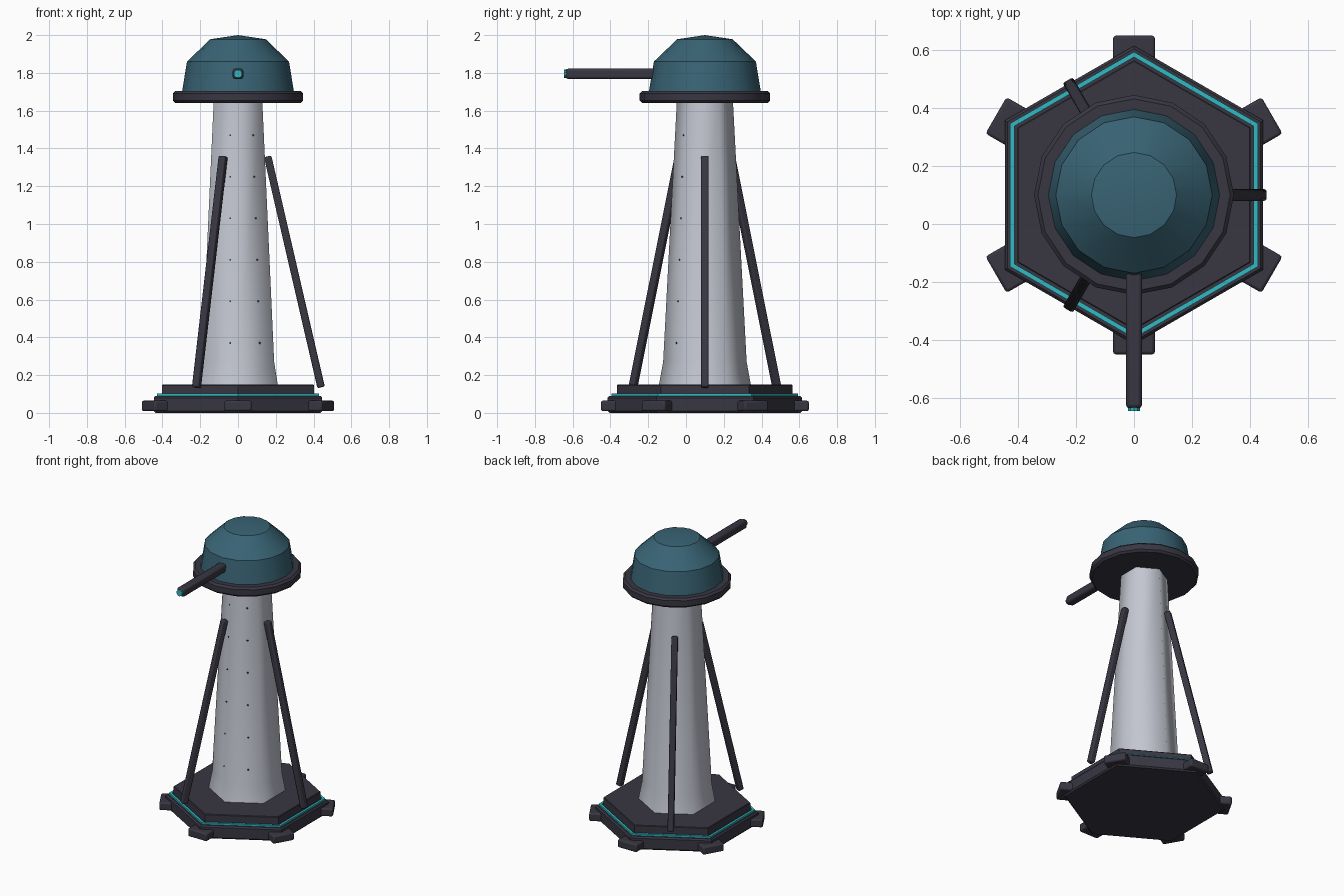
import bpy, bmesh, math
from mathutils import Vector

if "Cube" in bpy.data.objects:
    bpy.data.objects.remove(bpy.data.objects["Cube"])

CY = 0.10  # the tower axis stands at x = 0, y = CY


def material(name, rgb):
    m = bpy.data.materials.new(name)
    m.diffuse_color = (*rgb, 1)
    m.use_nodes = True
    m.node_tree.nodes["Principled BSDF"].inputs["Base Color"].default_value = m.diffuse_color
    return m


DARK = material("dark_metal", (0.040, 0.038, 0.055))
PALE = material("pale_metal", (0.55, 0.57, 0.64))
TEAL = material("teal_shell", (0.040, 0.125, 0.175))
GLOW = material("cyan_glow", (0.03, 0.48, 0.54))


def finish(name, bm, mat, bevel=0, segments=2, angle=30):
    bmesh.ops.remove_doubles(bm, verts=bm.verts, dist=1e-5)
    bmesh.ops.recalc_face_normals(bm, faces=bm.faces)
    me = bpy.data.meshes.new(name)
    bm.to_mesh(me)
    bm.free()
    me.materials.append(mat)
    ob = bpy.data.objects.new(name, me)
    bpy.context.collection.objects.link(ob)
    if bevel:
        mod = ob.modifiers.new("bevel", 'BEVEL')
        mod.width, mod.segments = bevel, segments
        mod.limit_method = 'ANGLE'
    bpy.ops.object.select_all(action='DESELECT')
    ob.select_set(True)
    bpy.context.view_layer.objects.active = ob
    if angle:
        bpy.ops.object.shade_smooth_by_angle(angle=math.radians(angle))
    return ob


def lathe(name, sides, profile, mat, caps=True, loop=False, **kw):
    """Turn (radius, z) points round the axis, one corner facing the front."""
    bm = bmesh.new()
    rings = []
    for r, z in profile:
        rings.append([bm.verts.new((r * math.cos(a), CY + r * math.sin(a), z))
                      for a in (-math.pi / 2 + math.tau * i / sides for i in range(sides))])
    pairs = list(zip(rings, rings[1:])) + ([(rings[-1], rings[0])] if loop else [])
    for a, b in pairs:
        for i in range(sides):
            j = (i + 1) % sides
            bm.faces.new((a[i], a[j], b[j], b[i]))
    if caps:
        bm.faces.new(rings[0])
        if profile[-1][0] > 0.001:
            bm.faces.new(rings[-1])
    return finish(name, bm, mat, **kw)


def box(name, center, size, mat, rot=None, **kw):
    bm = bmesh.new()
    bmesh.ops.create_cube(bm, size=1)
    bmesh.ops.scale(bm, vec=size, verts=bm.verts)
    ob = finish(name, bm, mat, **kw)
    ob.location = center
    if rot is not None:
        ob.rotation_euler = rot
    return ob


def polar(r, a, z):
    return Vector((r * math.cos(a), CY + r * math.sin(a), z))


# hexagonal base in two steps with a glowing trim between them
lathe("base_lower", 6, [(0.505, 0), (0.515, 0.01), (0.515, 0.08), (0.505, 0.09)], DARK)
lathe("base_upper", 6, [(0.465, 0.08), (0.465, 0.146), (0.461, 0.15)], DARK)
lathe("base_trim", 6, [(0.476, 0.085), (0.494, 0.085), (0.494, 0.102), (0.476, 0.102)],
      GLOW, caps=False, loop=True)

# feet at the six corners
for i in range(6):
    a = math.radians(30 + 60 * i)
    box("foot", polar(0.48, a, 0.037), (0.14, 0.145, 0.056), DARK, (0, 0, a), bevel=0.01)

# tapered hexagonal tower with a flared bottom
lathe("tower", 6, [(0.245, 0.14), (0.221, 0.27), (0.148, 1.66)], PALE, caps=False, angle=180)

# tiny studs down the front of the tower
for i in range(6):
    z = 0.37 + 0.22 * i
    r = 0.221 - 0.0533 * (z - 0.27)
    for x in (-0.04, 0.115 - 0.007 * i):
        box("stud", (x, CY - r + abs(x) * math.tan(math.pi / 6), z), (0.008,) * 3, DARK)

# three leaning struts
for i in range(3):
    a = math.tau * i / 3
    low, high = polar(0.44, a, 0.135), polar(0.157, a, 1.358)
    d = high - low
    tilt = -math.atan2(0.44 - 0.157, high.z - low.z)
    box("strut", (low + high) / 2, (0.04, 0.04, d.length), DARK, (0, tilt, a), bevel=0.008)

# collar and faceted dome
lathe("collar", 16, [(0.332, 1.64), (0.345, 1.653), (0.345, 1.692), (0.332, 1.705)], DARK)
lathe("dome", 16, [(0.298, 1.69), (0.270, 1.86), (0.147, 1.978), (0, 2.0)], TEAL, angle=24)

# barrel pointing forward with a glowing tip
box("barrel", (0, -0.318, 1.795), (0.056, 0.636, 0.056), DARK, bevel=0.013)
bm = bmesh.new()
bmesh.ops.create_cone(bm, cap_ends=True, segments=10, radius1=0.022, radius2=0.022, depth=0.02)
tip = finish("barrel_tip", bm, GLOW)
tip.location = (0, -0.635, 1.795)
tip.rotation_euler = (math.pi / 2, 0, 0)
